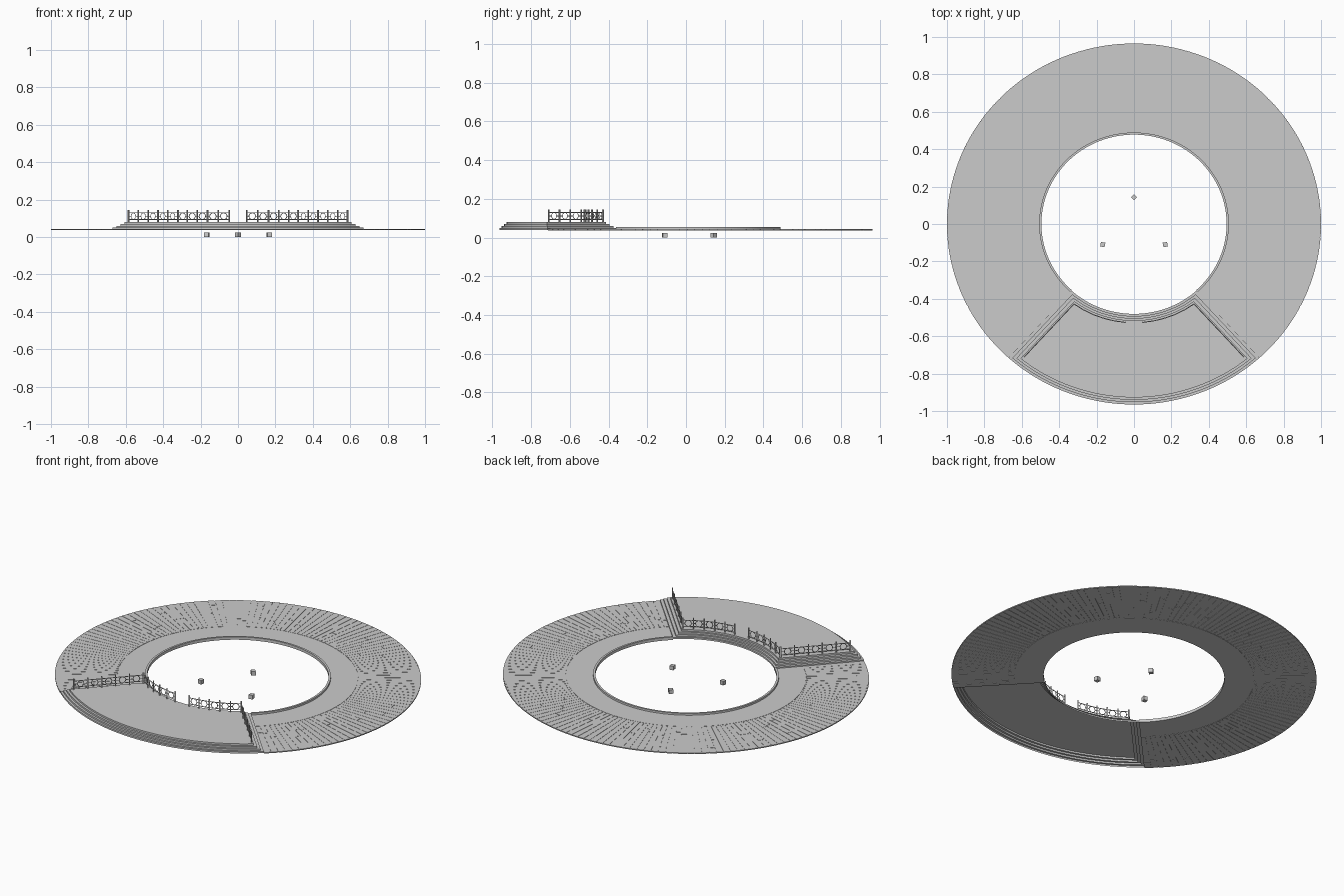
import bpy, bmesh, math, random
from mathutils import Vector, Matrix

random.seed(4)
cube = bpy.data.objects.get("Cube")
if cube:
    bpy.data.objects.remove(cube, do_unlink=True)

SQUASH = 0.965                      # plan is slightly oval
HALF = math.radians(42.2)           # half angle of the raised terrace
DECK_LOW, DECK_TOP = 0.037, 0.043
TERRACE_TOP = 0.08


def material(name, value):
    mat = bpy.data.materials.new(name)
    mat.use_nodes = True
    colour = (value, value, value, 1)
    mat.diffuse_color = colour
    mat.node_tree.nodes["Principled BSDF"].inputs["Base Color"].default_value = colour
    return mat


STONE = material("light grey stone", 0.6)


def finish(name, bm):
    mesh = bpy.data.meshes.new(name)
    bm.to_mesh(mesh)
    bm.free()
    mesh.materials.append(STONE)
    obj = bpy.data.objects.new(name, mesh)
    bpy.context.collection.objects.link(obj)
    return obj


def oval(a, t, z):
    """Point on the oval; t is measured from the front, positive towards +x."""
    return Vector((a * math.sin(t), -a * math.cos(t) * SQUASH, z))


def arc_block(bm, a0, a1, z0, z1, t0, t1, n):
    """Solid curved block between two ovals."""
    rows = []
    for i in range(n + 1):
        t = t0 + (t1 - t0) * i / n
        rows.append([bm.verts.new(oval(a, t, z))
                     for a, z in ((a0, z0), (a1, z0), (a1, z1), (a0, z1))])
    for p, q in zip(rows, rows[1:]):
        for j in range(4):
            k = (j + 1) % 4
            bm.faces.new((p[j], p[k], q[k], q[j]))
    bm.faces.new(rows[0][::-1])
    bm.faces.new(rows[-1])
    bmesh.ops.recalc_face_normals(bm, faces=bm.faces)


def bar(bm, p, q, r):
    """Thin square bar from p to q."""
    d = q - p
    turn = d.to_track_quat('Z', 'Y').to_matrix().to_4x4()
    bmesh.ops.create_cone(bm, cap_ends=True, segments=4, radius1=r, radius2=r,
                          depth=d.length,
                          matrix=Matrix.Translation((p + q) / 2) @ turn)


START, END = HALF, 2 * math.pi - HALF

# Flat ring: walkway, plank bed and inner kerb
for name, a0, a1, z0, z1 in (("walkway", 0.5, 0.655, DECK_LOW, DECK_TOP),
                             ("plank_bed", 0.65, 0.998, 0.0385, 0.0415),
                             ("inner_kerb", 0.495, 0.507, DECK_LOW, 0.054)):
    bm = bmesh.new()
    arc_block(bm, a0, a1, z0, z1, START, END, 120)
    finish(name, bm)

# Radial planks, some with a cross joint
bm = bmesh.new()
PLANKS = 120
step = (END - START) / PLANKS
for i in range(PLANKS):
    t0, t1 = START + step * i + 0.001, START + step * (i + 1) - 0.001
    cuts = [0.657, 1.0]
    if random.random() < 0.4:
        cuts.insert(1, random.uniform(0.72, 0.94))
    for a0, a1 in zip(cuts, cuts[1:]):
        arc_block(bm, a0, a1 - 0.002 * (a1 < 1), DECK_LOW, DECK_TOP, t0, t1, 2)
finish("radial_planks", bm)

# Raised terrace: stepped on all four sides, open underneath
N, STEPS = 64, 4


def terrace_loop(bm, k, z):
    inner, outer, inset = 0.498 + 0.012 * k, 1 - 0.013 * k, 0.017 * k
    loop = []
    for a, order in ((inner, range(N + 1)), (outer, range(N, -1, -1))):
        h = HALF - inset / a
        loop += [bm.verts.new(oval(a, h * (2 * i / N - 1), z)) for i in order]
    return loop


bm = bmesh.new()
loops = []
for k in range(STEPS):
    loops.append(terrace_loop(bm, k, 0.04 + 0.01 * k))
    loops.append(terrace_loop(bm, k, 0.05 + 0.01 * k))
for low, high in zip(loops, loops[1:]):
    for i in range(len(low)):
        j = (i + 1) % len(low)
        bm.faces.new((low[j], low[i], high[i], high[j]))
top = loops[-1]
for i in range(N):
    bm.faces.new((top[i + 1], top[i], top[-1 - i], top[-2 - i]))
bmesh.ops.recalc_face_normals(bm, faces=bm.faces)
finish("stepped_terrace", bm)


# Railings with posts, rails and a ring in each panel
def railing(name, points):
    bm = bmesh.new()
    up = Vector((0, 0, 1))
    for p in points:
        bar(bm, p, p + up * 0.064, 0.0045)
    for p, q in zip(points, points[1:]):
        for h in (0.014, 0.05):
            bar(bm, p + up * h, q + up * h, 0.0025)
        along = (q - p).normalized()
        mid = (p + q) / 2 + up * 0.032
        ring = [mid + 0.018 * (along * math.cos(a) + up * math.sin(a))
                for a in (math.tau * i / 12 for i in range(12))]
        for u, v in zip(ring, ring[1:] + ring[:1]):
            bar(bm, u, v, 0.002)
        for s in (-1, 1):
            edge = mid + along * 0.018 * s
            bar(bm, edge, p + up * 0.032 if s < 0 else q + up * 0.032, 0.002)
    finish(name, bm)


PANELS = 5
corner = HALF - 0.06 / 0.55
for side, s in (("left", 1), ("right", -1)):
    radii = [0.55 + 0.39 * i / PANELS for i in range(PANELS + 1)]
    railing(side + "_side_railing",
            [oval(a, s * (HALF - 0.06 / a), TERRACE_TOP) for a in radii])
    angles = [0.085 + (corner - 0.085) * i / PANELS for i in range(PANELS + 1)]
    railing(side + "_inner_railing",
            [oval(0.547, s * t, TERRACE_TOP) for t in angles])

# Three small blocks inside the ring
for name, x, y, turn in (("back_block", 0, 0.143, 45),
                         ("left_block", 0.167, -0.11, 10),
                         ("right_block", -0.167, -0.11, -10)):
    bm = bmesh.new()
    bmesh.ops.create_cube(bm, size=0.024, matrix=Matrix.Translation((x, y, 0.012))
                          @ Matrix.Rotation(math.radians(turn), 4, 'Z'))
    finish(name, bm)
